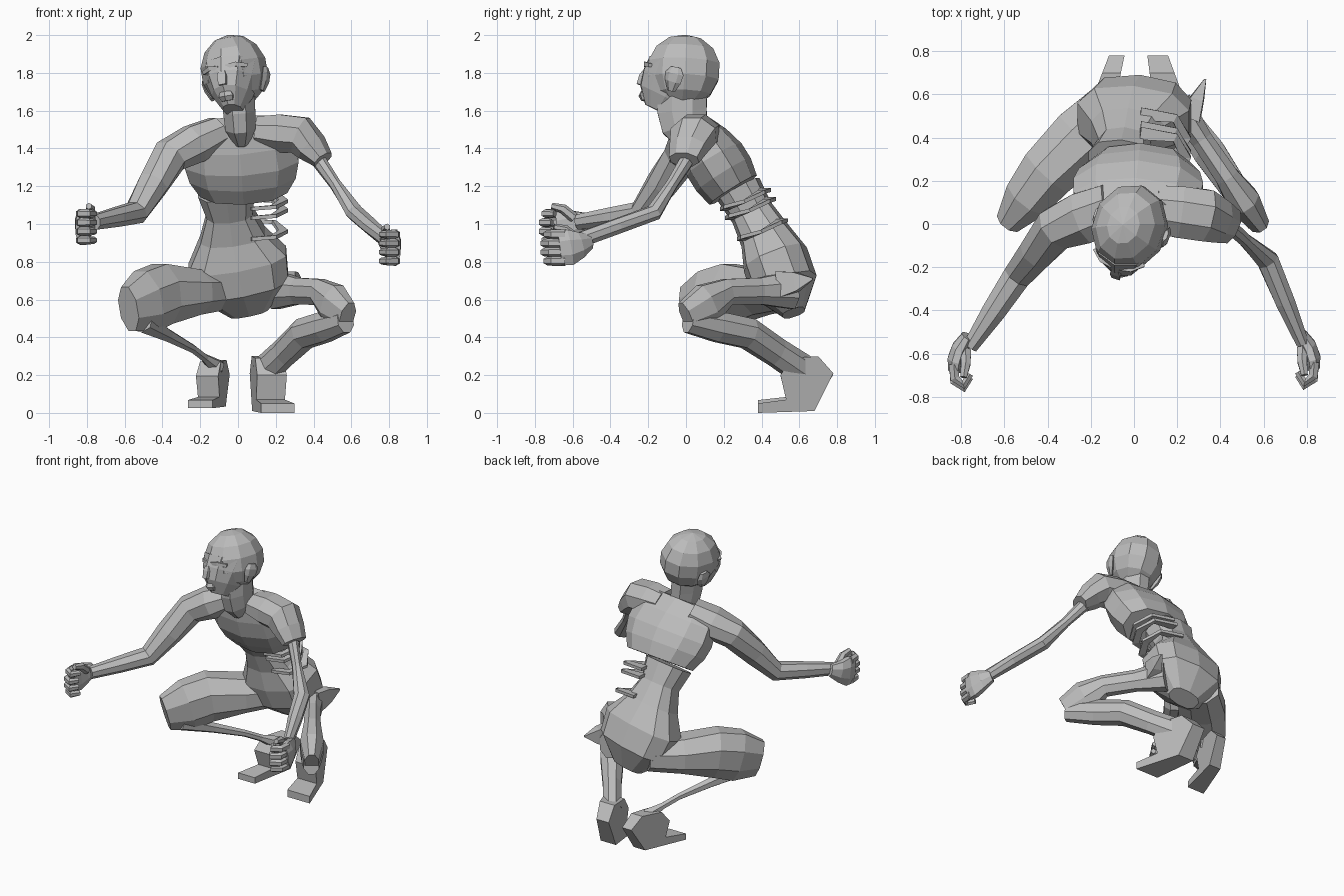
import bpy, bmesh, math
from mathutils import Vector, Matrix

cube = bpy.data.objects.get("Cube")
if cube:
    bpy.data.objects.remove(cube)

GREY = (.5, .5, .5, 1)
skin = bpy.data.materials.new("grey_skin")
skin.use_nodes = True
skin.diffuse_color = GREY
skin.node_tree.nodes["Principled BSDF"].inputs["Base Color"].default_value = GREY
ACROSS, UPWARD = Vector((1, 0, 0)), Vector((0, 0, 1))


def finish(name, bm, matrix=Matrix()):
    """Turn a bmesh into a flat shaded object."""
    bm.transform(matrix)
    bmesh.ops.recalc_face_normals(bm, faces=bm.faces)
    mesh = bpy.data.meshes.new(name)
    bm.to_mesh(mesh)
    bm.free()
    mesh.materials.append(skin)
    bpy.context.collection.objects.link(bpy.data.objects.new(name, mesh))


def bridge(bm, first, second):
    """Join two vertex loops with quads."""
    for k in range(len(first)):
        bm.faces.new((first[k - 1], first[k], second[k], second[k - 1]))


def sample(values, t):
    """Blend along a list of numbers or vectors."""
    place = t * (len(values) - 1)
    i = min(int(place), len(values) - 2)
    return values[i] + (values[i + 1] - values[i]) * (place - i)


def squared(value, power):
    """Push a sine or cosine outward, for boxier sections."""
    return math.copysign(abs(value) ** power, value)


def tube(name, path, widths, heights=None, sides=8, width_axis=None, matrix=Matrix(), power=1):
    """Skin one ring per width, spread evenly over the joints of a path."""
    points = [Vector(p) for p in path]
    count = len(widths)
    steps = [i / (count - 1) for i in range(count)]
    centres = [sample(points, t) for t in steps]
    grow = 1 / math.cos(math.pi / sides)
    bm = bmesh.new()
    loops = []
    for i, t in enumerate(steps):
        along = (centres[min(i + 1, count - 1)] - centres[max(i - 1, 0)]).normalized()
        if width_axis is None:
            side = along.cross(UPWARD).normalized()
        else:
            side = (width_axis - along * width_axis.dot(along)).normalized()
        up = along.cross(side)
        wide = grow * widths[i]
        high = grow * sample(heights or widths, t)
        loop = []
        for k in range(sides):
            angle = math.tau * (k + .5) / sides
            offset = (side * squared(math.cos(angle), power) * wide
                      + up * squared(math.sin(angle), power) * high)
            loop.append(bm.verts.new(centres[i] + offset))
        loops.append(loop)
    for first, second in zip(loops, loops[1:]):
        bridge(bm, first, second)
    bm.faces.new(loops[0])
    bm.faces.new(loops[-1])
    finish(name, bm, matrix)


# Torso: bent forward, with the left flank missing below the ribs
tube("chest", [(0, .04, 1.53), (.02, .15, 1.34), (.03, .25, 1.18)],
     (.21, .29, .3, .28, .23), (.08, .13, .16, .16, .14),
     sides=10, width_axis=ACROSS, power=.9)
tube("abdomen", [(-.06, .28, 1.18), (-.02, .45, .88), (.06, .57, .53)],
     (.15, .12, .17, .26, .24, .1), (.12, .11, .13, .17, .17, .06),
     sides=10, width_axis=ACROSS, power=.75)

# Exposed ribs curling around the open flank
for i in range(3):
    shift = Vector((0, .045, -.08)) * (0, .6, 2)[i]
    arc = [(.03, .42, 1.18), (.19, .4, 1.17), (.24, .31, 1.12), (.19, .22, 1.09), (.07, .2, 1.08)]
    tube(f"rib_{i + 1}", [Vector(p) + shift for p in arc],
         (.03, .02, .025, .025, .02), (.01, .01), sides=4)

# Torn skin over the left hip
tube("hip_flap", [(.26, .5, .68), (.33, .67, .71)], (.05, .03, .005), (.07, .05, .005), sides=4)

# Neck
tube("neck", [(0, -.02, 1.68), (.01, -.02, 1.55), (.02, .02, 1.43)],
     (.09, .085, .08, .04), (.13, .13, .12, .07), width_axis=ACROSS)

# Head, turned and tilted toward its right
pose = (Matrix.Translation((-.02, -.02, 1.8))
        @ Matrix.Rotation(math.radians(-18), 4, "Z")
        @ Matrix.Rotation(math.radians(-10), 4, "Y"))
bm = bmesh.new()
bmesh.ops.create_uvsphere(bm, u_segments=10, v_segments=7, radius=1)
bmesh.ops.scale(bm, vec=(.175, .205, .195), verts=bm.verts)
bmesh.ops.translate(bm, vec=(0, .005, .01), verts=bm.verts)
finish("skull", bm, pose)
tube("face_and_jaw", [(0, -.03, .02), (0, -.13, -.2)], (.15, .13, .1, .05),
     (.16, .16, .14, .07), sides=10, width_axis=ACROSS, matrix=pose)
tube("nose", [(0, -.2, -.07), (0, -.18, .03)], (.02, .025, .01), (.045, .04, .02),
     sides=4, width_axis=ACROSS, matrix=pose)
tube("lips", [(0, -.19, -.15), (0, -.19, -.1)], (.03, .04, .03),
     (.025, .04, .03), sides=6, width_axis=ACROSS, matrix=pose)
for s, label in ((1, "left"), (-1, "right")):
    tube(label + "_ear", [(s * .14, -.01, -.12), (s * .17, .01, -.05), (s * .17, .02, 0)],
         (.01, .015, .015, .01), (.02, .04, .045, .025), sides=6, width_axis=ACROSS, matrix=pose)
    tube(label + "_brow", [(s * .02, -.19, .03), (s * .07, -.18, .035), (s * .12, -.14, .02)],
         (.01, .012, .01), sides=4, matrix=pose)

# Arms: full on the right, withered on the left
tube("right_arm", [(-.1, .08, 1.49), (-.36, -.02, 1.36), (-.54, -.24, 1.06), (-.76, -.57, 1.01)],
     (.11, .12, .1, .08, .065, .055, .035), (.08, .1, .09, .08, .06, .05, .04))
tube("left_shoulder", [(.1, .07, 1.49), (.33, .04, 1.47), (.45, -.01, 1.34)],
     (.11, .12, .12, .1, .08), (.08, .1, .1, .08, .05))
tube("left_arm", [(.41, .02, 1.36), (.62, -.17, 1.06), (.78, -.55, .92)],
     (.035, .03, .05, .045, .03), (.04, .03, .04, .04, .04))


def hand(label, s, wrist):
    """Half closed fist with fingers curling inward."""
    def at(x, y, z):
        return Vector(wrist) + Vector((s * x, y, z))

    tube(label + "_palm", [at(-.01, .04, .03), at(.04, -.04, 0), at(.05, -.12, -.01)],
         (.03, .04, .04, .03), (.04, .07, .095, .09))
    for i in range(4):
        z = .065 - .047 * i
        reach = -.17 if i in (1, 2) else -.155
        tube(f"{label}_finger_{i + 1}",
             [at(.055, -.09, z), at(.05, reach, z), at(.01, reach - .03, z), at(-.02, reach + .02, z)],
             (.022, .022, .02, .016), sides=6)
    tube(label + "_thumb", [at(0, -.03, .04), at(0, -.09, .09), at(.01, -.15, .105)],
         (.025, .022, .015), sides=6)


hand("right", -1, (-.78, -.56, .99))
hand("left", 1, (.78, -.55, .88))

# Legs: heavy right thigh on a bare shin, thin left thigh on a full calf
tube("right_thigh", [(-.08, .55, .65), (-.4, .24, .63), (-.58, .01, .55)],
     (.13, .15, .13, .11, .06), (.1, .12, .16, .165, .12))
tube("right_shin", [(-.5, .08, .48), (-.24, .42, .34), (-.11, .6, .24)],
     (.05, .03, .02, .02, .04), sides=6)
tube("left_thigh", [(.2, .56, .65), (.43, .22, .64), (.58, 0, .51)],
     (.07, .05, .055, .075, .045), (.1, .07, .07, .11, .08))
tube("left_calf", [(.57, .01, .49), (.35, .33, .42), (.14, .63, .22)],
     (.05, .065, .075, .06, .06), (.065, .08, .08, .075, .08))

# Feet: side profile of toes, sole, heel and ankle, skewed outward
FOOT = ((.38, 0), (.68, .01), (.78, .21), (.7, .3), (.56, .29), (.5, .2), (.53, .07), (.38, .05))


def foot(name, heel_x, toe_x, half_width, lift, tallness):
    """Broad toes narrowing to the heel."""
    bm = bmesh.new()
    outlines = []
    for s in (-1, 1):
        outline = []
        for y, z in FOOT:
            t = (y - .38) / .4
            x = sample((toe_x, heel_x), t) + s * half_width * sample((1.1, .9, .6), t)
            outline.append(bm.verts.new((x, y, lift + z * tallness)))
        bm.faces.new(outline)
        outlines.append(outline)
    bridge(bm, *outlines)
    finish(name, bm)


foot("right_foot", -.08, -.2, .06, .025, .85)
foot("left_foot", .11, .21, .08, 0, 1)
